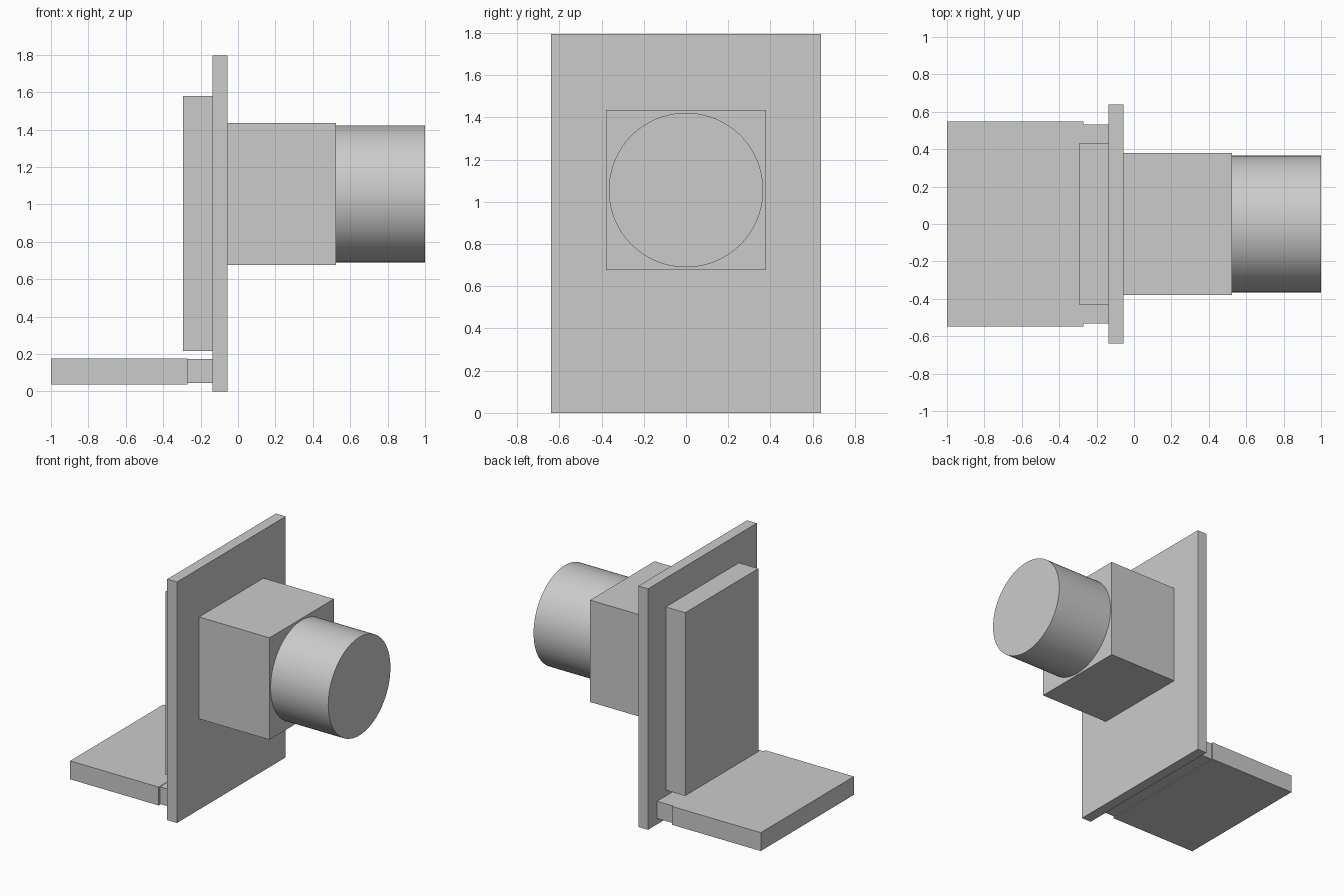
import bpy
import math

cube = bpy.data.objects.get("Cube")
if cube:
    bpy.data.objects.remove(cube, do_unlink=True)

# One flat grey for the whole model
grey = bpy.data.materials.new("light_grey")
grey.use_nodes = True
grey.diffuse_color = (0.6, 0.6, 0.6, 1)
grey.node_tree.nodes["Principled BSDF"].inputs["Base Color"].default_value = (0.6, 0.6, 0.6, 1)


def finish(name):
    obj = bpy.context.object
    obj.name = obj.data.name = name
    obj.data.materials.append(grey)
    return obj


def box(name, x0, x1, half_width, z0, z1):
    """Box centred on y = 0."""
    bpy.ops.mesh.primitive_cube_add(size=1, location=((x0 + x1) / 2, 0, (z0 + z1) / 2))
    obj = finish(name)
    obj.scale = (x1 - x0, 2 * half_width, z1 - z0)
    bpy.ops.object.transform_apply(location=False, rotation=False, scale=True)


# Upright plate and the raised panel on its left-hand face
box("upright_plate", -0.135, -0.055, 0.64, 0, 1.795)
box("raised_panel", -0.295, -0.135, 0.43, 0.215, 1.58)

# Foot shelf with its slightly narrower neck
box("shelf_neck", -0.27, -0.135, 0.533, 0.044, 0.172)
box("foot_shelf", -1, -0.27, 0.548, 0.038, 0.175)

# Square housing and round barrel
box("square_housing", -0.055, 0.525, 0.379, 0.676, 1.435)
bpy.ops.mesh.primitive_cylinder_add(vertices=96, radius=0.366, depth=0.475,
                                    location=(0.7625, 0, 1.056),
                                    rotation=(0, math.pi / 2, 0))
finish("round_barrel")
bpy.ops.object.shade_smooth_by_angle(angle=math.radians(30))
